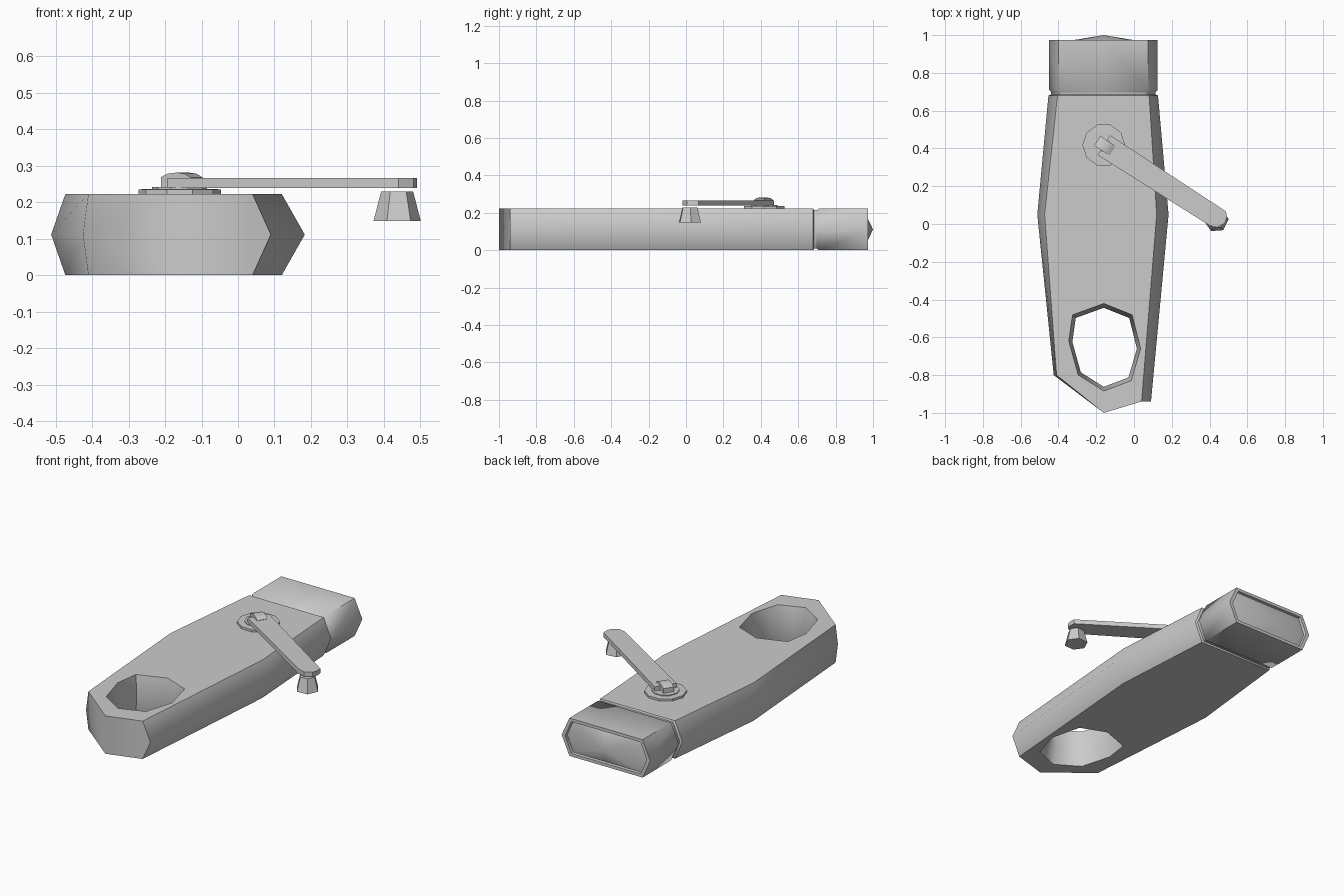
import bpy, bmesh, math
from mathutils import Matrix, Vector

if "Cube" in bpy.data.objects:
    bpy.data.objects.remove(bpy.data.objects["Cube"])

H, CX = 0.222, -0.16


def finish(name, bm, angle=None):
    bmesh.ops.recalc_face_normals(bm, faces=bm.faces)
    me = bpy.data.meshes.new(name)
    bm.to_mesh(me)
    bm.free()
    ob = bpy.data.objects.new(name, me)
    bpy.context.collection.objects.link(ob)
    if angle:
        bpy.ops.object.select_all(action='DESELECT')
        ob.select_set(True)
        bpy.context.view_layer.objects.active = ob
        bpy.ops.object.shade_smooth_by_angle(angle=math.radians(angle))
    return ob


def loft(bm, loops, cap_start=True, cap_end=True):
    rings = [[bm.verts.new(p) for p in loop] for loop in loops]
    n = len(rings[0])
    for a, b in zip(rings, rings[1:]):
        for i in range(n):
            j = (i + 1) % n
            bm.faces.new((a[i], a[j], b[j], b[i]))
    if cap_start:
        bm.faces.new(rings[0][::-1])
    if cap_end:
        bm.faces.new(rings[-1])
    return rings


def ring(yl, yc, yr, ml, tl, tr, mr, z=0.0):
    """Hexagonal body section with centre points on top and bottom."""
    return [(ml, yl, H / 2), (tl, yl, H - z), (CX, yc, H - z), (tr, yr, H - z),
            (mr, yr, H / 2), (tr, yr, z), (CX, yc, z), (tl, yl, z)]


def even(y, ml, tl, tr, mr, z=0.0):
    return ring(y, y, y, ml, tl, tr, mr, z)


# Body with groove, pointed nose and recessed domed end panel
bm = bmesh.new()
rings = loft(bm, [
    even(0.957, -0.425, -0.385, 0.060, 0.100, 0.02),
    even(0.973, -0.427, -0.387, 0.062, 0.102, 0.018),
    even(0.973, -0.45, -0.40, 0.075, 0.125),
    even(0.71, -0.45, -0.40, 0.075, 0.125),
    even(0.70, -0.44, -0.395, 0.070, 0.115, 0.008),
    even(0.685, -0.44, -0.395, 0.070, 0.115, 0.008),
    even(0.68, -0.453, -0.405, 0.08, 0.127),
    even(0.05, -0.512, -0.473, 0.12, 0.183),
    ring(-0.80, -1.0, -0.94, -0.425, -0.41, 0.04, 0.09),
], False, False)
peak = bm.verts.new((CX, 1.0, H / 2))
first, nose = rings[0], rings[-1]
for i in range(8):
    bm.faces.new((first[i], first[(i + 1) % 8], peak))
bm.faces.new((nose[7], nose[0], nose[1], nose[2], nose[6]))
bm.faces.new((nose[2], nose[3], nose[4], nose[5], nose[6]))
body = finish("body", bm)

# Finger hole, narrowest at mid height
outline = [(-0.325, -0.48), (-0.16, -0.42), (-0.01, -0.48), (0.035, -0.66),
           (-0.015, -0.83), (-0.16, -0.885), (-0.295, -0.80), (-0.345, -0.62)]


def hole(s, z):
    return [(CX + (x - CX) * s, -0.655 + (y + 0.655) * s, z) for x, y in outline]


bm = bmesh.new()
loft(bm, [hole(1.09, -H / 2), hole(0.9, H / 2), hole(1.09, 1.5 * H)][::1])
# taper is stretched past the body so the rims meet the outline
for v in bm.verts:
    if abs(v.co.z - H / 2) > 0.01:
        v.co.x += (v.co.x - CX) * 0.01
cutter = finish("hole_cutter", bm)
cutter.hide_render = True
mod = body.modifiers.new("hole", 'BOOLEAN')
mod.object, mod.operation, mod.solver = cutter, 'DIFFERENCE', 'EXACT'
bpy.context.view_layer.objects.active = body
body.select_set(True)
bpy.ops.object.modifier_apply(modifier="hole")
bpy.data.objects.remove(cutter)
bpy.ops.object.shade_smooth_by_angle(angle=math.radians(55))


def circle(n, r, z, c=(0, 0), turn=0.0):
    return [(c[0] + r * math.cos(turn + math.tau * i / n),
             c[1] + r * math.sin(turn + math.tau * i / n), z) for i in range(n)]


# Pivot plate
pivot = (CX, 0.418)
bm = bmesh.new()
loft(bm, [circle(10, r, z, pivot) for r, z in
          ((0.113, H - 0.005), (0.113, 0.235), (0.075, 0.236), (0.075, 0.241))])
finish("pivot_plate", bm, 30)

# Crank arm, built along local x and turned about the pivot
turn = Matrix.Translation((pivot[0], pivot[1], 0)) @ Matrix.Rotation(
    math.radians(-32.8), 4, 'Z')


def slab(name, pts, z0, z1, inset=0.0):
    loops = [[turn @ Vector((x, y * k, z)) for x, y in pts]
             for z, k in ((z0, 1), (z1, 1 - inset))]
    bm = bmesh.new()
    loft(bm, loops)
    return finish(name, bm, 30)


slab("crank_arm", [(0.0, -0.062), (0.70, -0.055), (0.74, -0.042), (0.763, 0.0),
                   (0.755, 0.03), (0.735, 0.055), (0.0, 0.062),
                   (0.0, 0.032), (0.025, 0.03), (0.025, -0.03), (0.0, -0.032)],
     0.239, 0.266)

# Hinge tab with a domed top
bm = bmesh.new()
profile = [(-0.042, 0.239), (0.055, 0.239), (0.055, 0.268), (0.035, 0.278),
           (0.01, 0.281), (-0.02, 0.278), (-0.042, 0.268)]
loft(bm, [[turn @ Vector((x, y, z)) for x, z in profile] for y in (-0.03, 0.03)])
finish("hinge_tab", bm, 30)

# Crank knob
bm = bmesh.new()
loft(bm, [circle(6, r, z, (0.436, 0.021), 0.08) for r, z in
          ((0.065, 0.148), (0.044, 0.229))])
finish("crank_knob", bm, 30)
